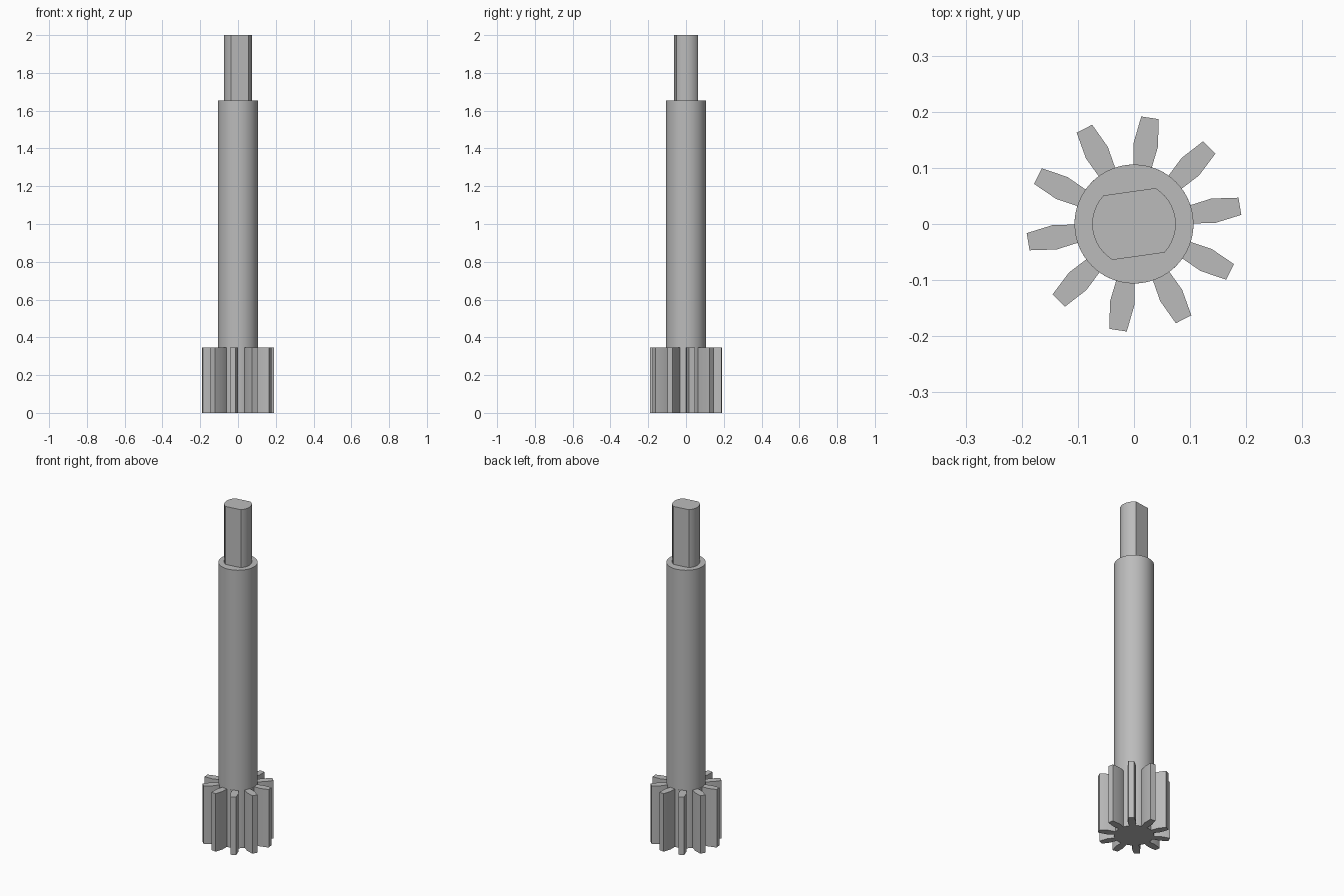
import bpy, bmesh
from math import sin, cos, asin, pi, radians

if "Cube" in bpy.data.objects:
    bpy.data.objects.remove(bpy.data.objects["Cube"], do_unlink=True)

TURN = radians(9.5)      # shared rotation of gear and drive tip
TEETH = 10
SHAFT_R = 0.106
GEAR_TOP, SHAFT_TOP, TIP_TOP = 0.345, 1.655, 2.0

steel = bpy.data.materials.new("steel_grey")
steel.use_nodes = True
grey = (0.5, 0.5, 0.5, 1)
steel.diffuse_color = grey
steel.node_tree.nodes["Principled BSDF"].inputs["Base Color"].default_value = grey


def polar(r, a):
    return (r * cos(a), r * sin(a))


def prism(name, outline, z0, z1):
    """Extrude a closed outline straight up from z0 to z1."""
    bm = bmesh.new()
    base = bm.faces.new([bm.verts.new((x, y, z0)) for x, y in outline])
    result = bmesh.ops.extrude_face_region(bm, geom=[base], use_keep_orig=True)
    top = [v for v in result["geom"] if isinstance(v, bmesh.types.BMVert)]
    bmesh.ops.translate(bm, verts=top, vec=(0, 0, z1 - z0))
    bmesh.ops.recalc_face_normals(bm, faces=bm.faces)
    mesh = bpy.data.meshes.new(name)
    bm.to_mesh(mesh)
    bm.free()
    mesh.materials.append(steel)
    obj = bpy.data.objects.new(name, mesh)
    bpy.context.collection.objects.link(obj)
    bpy.ops.object.select_all(action="DESELECT")
    obj.select_set(True)
    bpy.context.view_layer.objects.active = obj
    bpy.ops.object.shade_smooth_by_angle(angle=radians(20))
    return obj


# Pinion gear: each tooth is a waisted profile of (radius, half width)
tooth = [(SHAFT_R, 0.0165), (0.145, 0.022), (0.192, 0.0155)]
gear = []
for i in range(TEETH):
    mid = TURN + i * 2 * pi / TEETH
    gear += [polar(r, mid - asin(w / r)) for r, w in tooth]
    gear += [polar(r, mid + asin(w / r)) for r, w in reversed(tooth)]
    gear += [polar(SHAFT_R, mid + pi / TEETH + radians(d)) for d in (-4, 0, 4)]
prism("pinion_gear", gear, 0, GEAR_TOP)

# Round shaft
circle = [polar(SHAFT_R, 2 * pi * i / 64) for i in range(64)]
prism("shaft", circle, GEAR_TOP, SHAFT_TOP)

# Drive tip: a round bar with two parallel flats
TIP_R, FLAT = 0.0745, 0.058
half = asin(FLAT / TIP_R)
tilt = radians(8)
tip = [polar(TIP_R, tilt + side + half * k / 6)
       for side in (0, pi) for k in range(-6, 7)]
prism("drive_tip", tip, SHAFT_TOP, TIP_TOP)
